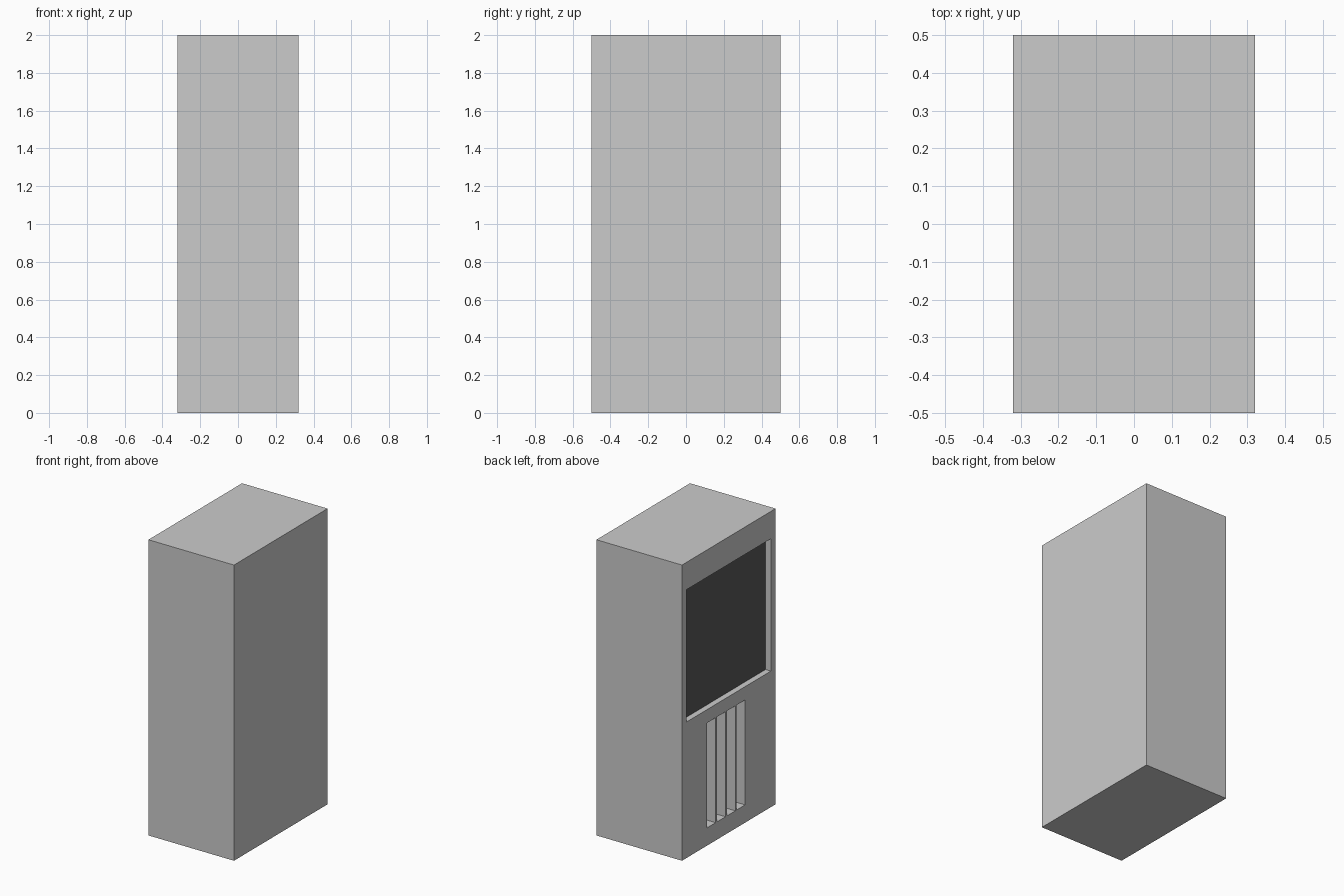
import bpy

if "Cube" in bpy.data.objects:
    bpy.data.objects.remove(bpy.data.objects["Cube"])

W, D, H = 0.32, 0.5, 2.0          # half width, half depth, height


def box(name, lo, hi):
    """Axis-aligned box between two corners, with real dimensions in its mesh."""
    bpy.ops.mesh.primitive_cube_add(size=1)
    ob = bpy.context.object
    ob.name = name
    ob.location = [(a + b) / 2 for a, b in zip(lo, hi)]
    ob.scale = [b - a for a, b in zip(lo, hi)]
    bpy.ops.object.transform_apply(location=True, rotation=False, scale=True)
    return ob


def carve(target, name, y0, y1, z0, z1, depth):
    """Cut a pocket into the left (-x) side."""
    cutter = box(name, (-W - 0.1, y0, z0), (-W + depth, y1, z1))
    cutter.hide_render = True
    mod = target.modifiers.new(name, 'BOOLEAN')
    mod.operation = 'DIFFERENCE'
    mod.solver = 'EXACT'
    mod.object = cutter
    bpy.context.view_layer.objects.active = target
    bpy.ops.object.modifier_apply(modifier=mod.name)
    bpy.data.objects.remove(cutter)


# Cabinet shell
cabinet = box("cabinet_body", (-W, -D, 0), (W, D, H))

# Large window recess
carve(cabinet, "window_cutter", -0.45, 0.45, 0.92, 1.815, 0.05)

# Four upright vent slots
for i in range(4):
    y = 0.23 - i * 0.105
    carve(cabinet, "vent_cutter", y - 0.09, y, 0.12, 0.83, 0.1)

# Dark panel filling the back of the recess
panel = box("window_panel", (-W + 0.04, -0.45, 0.92), (-W + 0.05, 0.45, 1.815))
dark = bpy.data.materials.new("dark_glass")
dark.diffuse_color = (0.1, 0.1, 0.1, 1)
dark.use_nodes = True
dark.node_tree.nodes["Principled BSDF"].inputs["Base Color"].default_value = dark.diffuse_color
panel.data.materials.append(dark)
